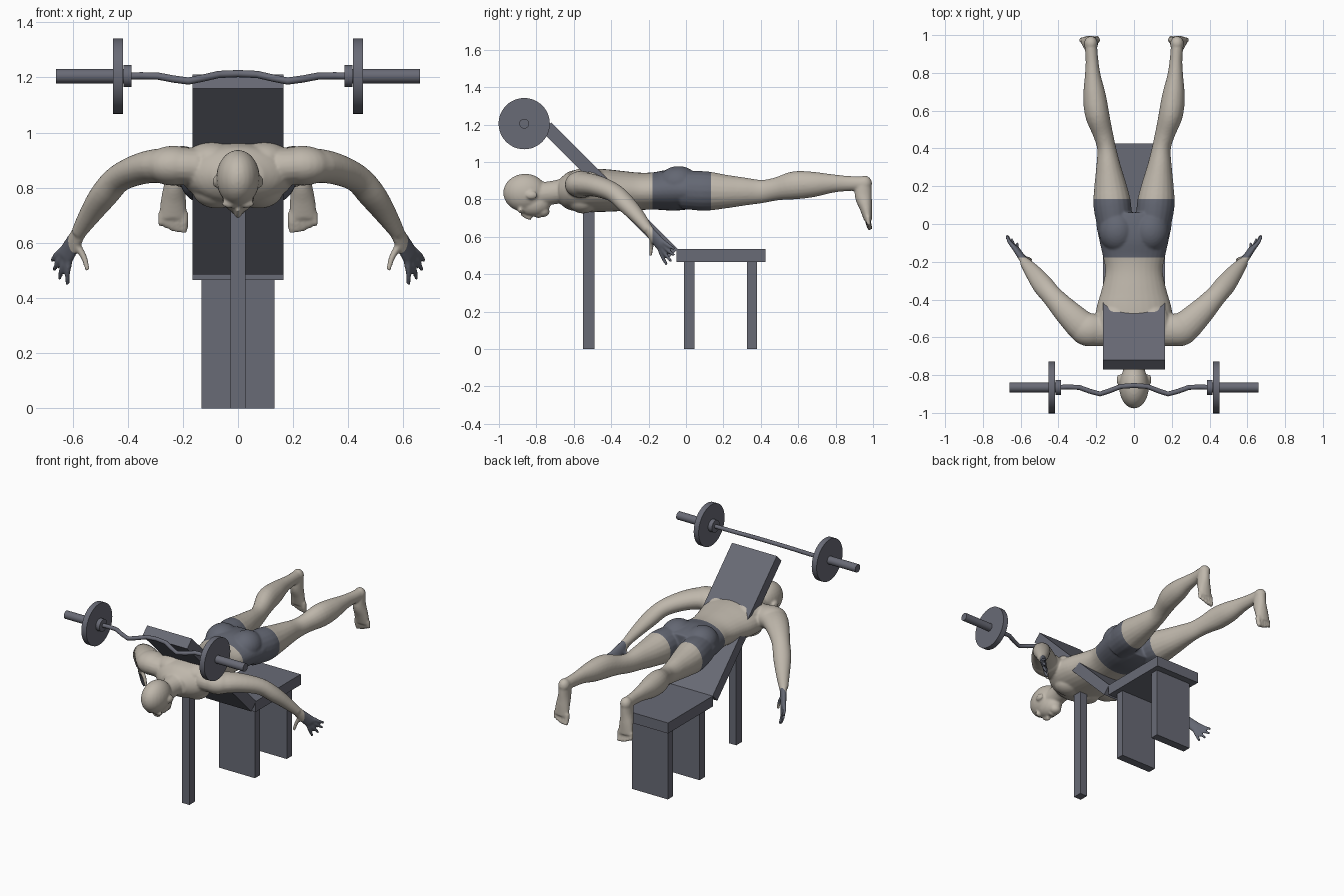
import bpy, bmesh, math
from mathutils import Vector, Matrix

cube = bpy.data.objects.get("Cube")
if cube:
    bpy.data.objects.remove(cube)


def material(name, color):
    mat = bpy.data.materials.new(name)
    mat.use_nodes = True
    mat.diffuse_color = (*color, 1)
    mat.node_tree.nodes["Principled BSDF"].inputs["Base Color"].default_value = (*color, 1)
    return mat


skin = material("pale skin", (.52, .475, .41))
cloth = material("dark blue grey cloth", (.125, .135, .17))
metal = material("slate grey", (.14, .145, .18))


def finish(name, bm, mat, smooth=True):
    bmesh.ops.recalc_face_normals(bm, faces=bm.faces)
    mesh = bpy.data.meshes.new(name)
    bm.to_mesh(mesh)
    bm.free()
    mesh.materials.append(mat)
    obj = bpy.data.objects.new(name, mesh)
    bpy.context.collection.objects.link(obj)
    if smooth:
        bpy.ops.object.select_all(action='DESELECT')
        obj.select_set(True)
        bpy.context.view_layer.objects.active = obj
        bpy.ops.object.shade_smooth_by_angle(angle=math.radians(40))
    return obj


def spline(rows, steps):
    """Smoothly interpolate rows of numbers."""
    out = []
    for i in range(len(rows) - 1):
        p = [Vector(rows[min(max(j, 0), len(rows) - 1)]) for j in range(i - 1, i + 3)]
        for k in range(steps):
            t = k / steps
            out.append(p[1] + (p[2] - p[0]) * t / 2
                       + (p[0] * 2 - p[1] * 5 + p[2] * 4 - p[3]) * t * t / 2
                       + (p[1] * 3 - p[0] - p[2] * 3 + p[3]) * t ** 3 / 2)
    return out + [Vector(rows[-1])]


def tube(bm, rows, up=(0, 0, 1), side=1, steps=4, sides=20):
    """Loft ellipses along rows of (x, y, z, half width, half height)."""
    rows = spline(rows, steps)
    points = [Vector((r[0] * side, r[1], r[2])) for r in rows]
    up = Vector((up[0] * side, up[1], up[2]))
    rings = []
    for i, (p, r) in enumerate(zip(points, rows)):
        along = points[min(i + 1, len(points) - 1)] - points[max(i - 1, 0)]
        across = along.cross(up).normalized()
        high = across.cross(along).normalized()
        rings.append([bm.verts.new(p + across * r[3] * math.cos(a) + high * r[4] * math.sin(a))
                      for a in (math.tau * k / sides for k in range(sides))])
    for low, top in zip(rings, rings[1:]):
        for k in range(sides):
            n = (k + 1) % sides
            bm.faces.new((low[k], low[n], top[n], top[k]))
    bm.faces.new(rings[0][::-1])
    bm.faces.new(rings[-1])


def blob(bm, center, radii, side=1):
    place = Matrix.Translation((center[0] * side, *center[1:])) @ Matrix.Diagonal((*radii, 1))
    bmesh.ops.create_uvsphere(bm, u_segments=24, v_segments=16, radius=1, matrix=place)


def box(name, low, high):
    bm = bmesh.new()
    low, high = Vector(low), Vector(high)
    bmesh.ops.create_cube(bm, size=1, matrix=Matrix.Translation((low + high) / 2)
                          @ Matrix.Diagonal((*(high - low), 1)))
    return finish(name, bm, metal, False)


# Bench
box("seat", (-.165, -.05, .465), (.165, .425, .535))
box("seat_front_leg", (-.132, -.01, 0), (.132, .045, .465))
box("seat_back_leg", (-.132, .325, 0), (.132, .38, .465))
box("backrest_post", (-.027, -.55, 0), (.027, -.49, .97))
backrest = box("backrest", (-.165, -.955, -.07), (.165, 0, 0))
backrest.rotation_euler.x = -math.pi / 4
backrest.location = (0, -.045, .535)

# Barbell with bent grip
AXIS = Vector((0, -.865, 1.205))
bm = bmesh.new()
half = [(.4, 0, 0), (.29, 0, 0), (.18, -.035, -.018), (.07, .005, .006)]
grip = half + [(-x, y, z) for x, y, z in reversed(half)]
tube(bm, [(x, AXIS.y + y, AXIS.z + z, .013, .013) for x, y, z in grip], steps=2, sides=12)
finish("bar_grip", bm, metal)
for label, side in (("left", 1), ("right", -1)):
    for part, x1, x2, radius in (("sleeve", .4, .66, .026), ("collar", .387, .415, .04),
                                 ("weight_plate", .417, .453, .137)):
        bm = bmesh.new()
        spot = Matrix.Translation(AXIS + Vector((side * (x1 + x2) / 2, 0, 0)))
        bmesh.ops.create_cone(bm, cap_ends=True, segments=48, radius1=radius, radius2=radius,
                              depth=x2 - x1, matrix=spot @ Matrix.Rotation(math.pi / 2, 4, 'Y'))
        finish(label + "_" + part, bm, metal)

# Torso, neck and head, lying face down
bm = bmesh.new()
torso = [(-.68, .845, .09, .06), (-.63, .845, .165, .1), (-.55, .848, .205, .115),
         (-.45, .848, .2, .115), (-.35, .845, .172, .108), (-.25, .843, .152, .1),
         (-.17, .845, .165, .1), (-.08, .85, .185, .11), (0, .85, .2, .105), (.06, .85, .195, .09)]
tube(bm, [(0, *row) for row in torso], sides=32)
tube(bm, [(0, -.58, .86, .11, .07), (0, -.66, .845, .075, .065), (0, -.72, .835, .06, .063),
          (0, -.8, .825, .06, .065)])
blob(bm, (0, -.86, .835), (.079, .117, .102))
blob(bm, (0, -.815, .775), (.06, .09, .067))
blob(bm, (0, -.765, .735), (.036, .036, .03))
tube(bm, [(0, -.875, .728, .011, .016), (0, -.845, .708, .012, .016), (0, -.825, .704, .017, .016)])
blob(bm, (0, -.79, .712), (.025, .016, .012))

for s in (1, -1):
    # Ear, brow, shoulder, back and hip muscles
    blob(bm, (.079, -.825, .822), (.013, .03, .022), s)
    blob(bm, (.03, -.885, .742), (.03, .014, .016), s)
    blob(bm, (.095, -.53, .905), (.095, .11, .064), s)
    blob(bm, (.075, -.55, .79), (.09, .08, .065), s)
    blob(bm, (.235, -.56, .88), (.105, .088, .072), s)
    blob(bm, (.088, -.04, .885), (.098, .11, .093), s)

    # Arm
    tube(bm, [(.15, -.56, .875, .085, .07), (.25, -.555, .88, .085, .066),
              (.34, -.48, .872, .072, .058), (.43, -.385, .835, .056, .05),
              (.485, -.32, .775, .055, .048), (.535, -.255, .705, .043, .038),
              (.58, -.2, .635, .027, .027)], side=s)

    # Hand
    normal = Vector((-.75, .65, .17))
    spread = Vector((-.5, -.37, -.78))
    palm = Vector((.627, -.128, .55))
    tube(bm, [(.57, -.21, .65, .027, .023), (.595, -.175, .605, .033, .019), (*palm, .039, .016)],
         up=normal, side=s)
    tips = [(.675, -.06, .535), (.668, -.062, .5), (.648, -.078, .468), (.618, -.102, .45)]
    for k, tip in enumerate(tips):
        base = palm + spread * (k - 1.5) * .019
        middle = base.lerp(Vector(tip), .5) - normal * .005
        tube(bm, [(*base, .012, .013), (*middle, .0105, .0105), (*tip, .008, .008)], normal, s)
    tube(bm, [(.59, -.18, .6, .015, .015), (.56, -.185, .55, .012, .012),
              (.545, -.19, .5, .009, .009)], normal, s)

    # Leg
    leg = [(.1, -.02, .85, .09, .1), (.115, .1, .845, .1, .106), (.125, .2, .842, .086, .092),
           (.135, .3, .842, .066, .077), (.145, .4, .842, .05, .063), (.165, .48, .855, .053, .061),
           (.195, .58, .875, .064, .075), (.209, .68, .88, .06, .068), (.218, .78, .885, .043, .05),
           (.222, .86, .885, .034, .041), (.228, .94, .885, .033, .038)]
    tube(bm, leg, side=s)

    # Foot, toes pointing down
    blob(bm, (.228, .955, .885), (.036, .04, .042), s)
    tube(bm, [(.228, .95, .89, .034, .042), (.23, .948, .82, .037, .046),
              (.234, .962, .755, .046, .034), (.236, .974, .69, .051, .022)], (0, 1, 0), s)
    for k in range(5):
        x, r = .196 + k * .021, .016 - k * .0012
        tube(bm, [(x, .972, .71, r, r), (x, .975, .675, r, r),
                  (x, .986, .638 + k * k * .0018, r * .8, r * .8)], (0, 1, 0), s)

body = finish("body", bm, skin, False)

# Fuse the body parts into one smooth surface
fuse = body.modifiers.new("fuse", 'REMESH')
fuse.mode = 'VOXEL'
fuse.voxel_size = .0065
soften = body.modifiers.new("soften", 'SMOOTH')
soften.factor = .5
soften.iterations = 6
bpy.context.view_layer.update()
graph = bpy.context.evaluated_depsgraph_get()
body.data = bpy.data.meshes.new_from_object(body.evaluated_get(graph))
body.modifiers.clear()
body.data.materials.clear()
body.data.materials.append(skin)
body.data.materials.append(cloth)

# Shorts, cut from the body between waist and thighs
WAIST, HEM = -.178, .133
bm = bmesh.new()
bm.from_mesh(body.data)
for y in (WAIST, HEM):
    bmesh.ops.bisect_plane(bm, geom=bm.verts[:] + bm.edges[:] + bm.faces[:],
                           plane_co=(0, y, 0), plane_no=(0, 1, 0))
for face in bm.faces:
    face.smooth = True
    face.material_index = int(WAIST < face.calc_center_median().y < HEM)
bm.to_mesh(body.data)
bm.free()
